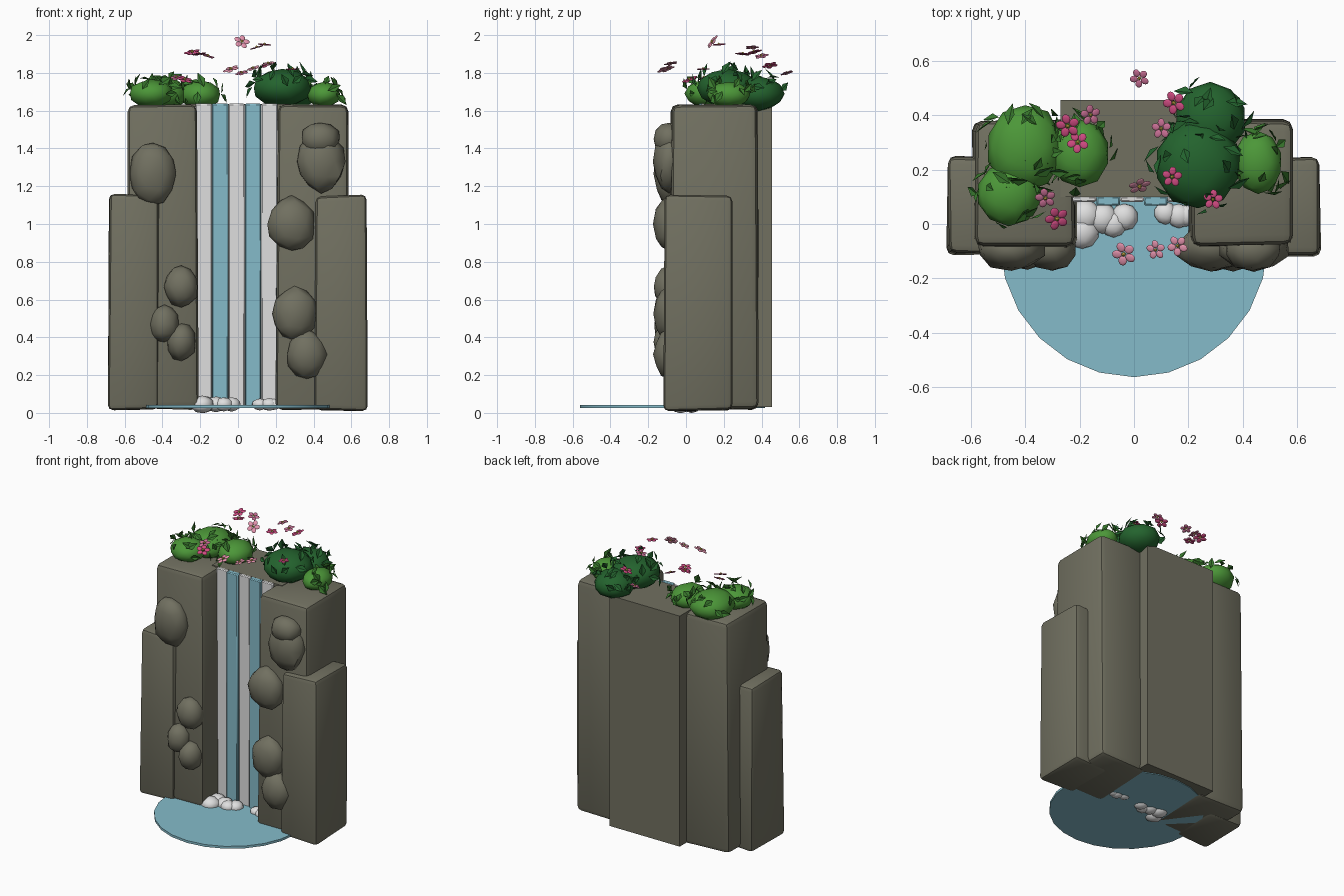
import bpy, bmesh, math, random
from mathutils import Vector, Matrix, Euler

if "Cube" in bpy.data.objects:
    bpy.data.objects.remove(bpy.data.objects["Cube"])

random.seed(4)


def mat(name, rgb):
    m = bpy.data.materials.new(name)
    m.diffuse_color = (*rgb, 1)
    m.use_nodes = True
    m.node_tree.nodes["Principled BSDF"].inputs["Base Color"].default_value = m.diffuse_color
    return m


ROCK = mat("stone", (0.165, 0.162, 0.118))
WATER = mat("water_blue", (0.235, 0.50, 0.59))
WHITE = mat("foam_white", (0.74, 0.74, 0.74))
LIGHT = mat("light_green", (0.072, 0.31, 0.04))
DARK = mat("dark_green", (0.017, 0.125, 0.027))
LEAF = mat("leaf_green", (0.04, 0.19, 0.026))
HOT = mat("hot_pink", (0.62, 0.07, 0.22))
MID = mat("rose_pink", (0.58, 0.16, 0.30))
PALE = mat("pale_pink", (0.80, 0.30, 0.43))
YELLOW = mat("yellow", (0.75, 0.55, 0.08))


def finish(bm, name, mats, angle=40):
    me = bpy.data.meshes.new(name)
    bm.to_mesh(me)
    bm.free()
    for m in mats:
        me.materials.append(m)
    me.shade_smooth()
    me.set_sharp_from_angle(angle=math.radians(angle))
    ob = bpy.data.objects.new(name, me)
    bpy.context.collection.objects.link(ob)
    return ob


def box(name, x, y, z, m, bevel=0.0, jitter=0.0, taper=0.0, segs=2):
    """Box from ranges, with optional uneven corners, narrower top and rounding."""
    bm = bmesh.new()
    bmesh.ops.create_cube(bm, size=1)
    for v in bm.verts:
        top = v.co.z > 0
        k = 1 - taper if top else 1
        v.co = Vector(((x[0] + x[1]) / 2 + v.co.x * k * (x[1] - x[0]),
                       (y[0] + y[1]) / 2 + v.co.y * k * (y[1] - y[0]),
                       z[1] if top else z[0]))
        v.co += Vector([random.uniform(-jitter, jitter) for _ in range(3)])
    if bevel:
        bmesh.ops.bevel(bm, geom=bm.edges[:], offset=bevel, segments=segs,
                        profile=0.5, affect='EDGES')
    return finish(bm, name, [m])


def blob(name, c, r, m, rough=0.0, sub=2):
    """Rough rounded lump."""
    bm = bmesh.new()
    bmesh.ops.create_icosphere(bm, subdivisions=sub, radius=1)
    for v in bm.verts:
        s = 1 + random.uniform(-rough, rough)
        v.co = Vector([c[i] + v.co[i] * r[i] * s for i in range(3)])
    return finish(bm, name, [m], 45)


# cliff: back slab, two tall columns, two lower outer columns
box("back_slab", (-0.27, 0.27), (0.10, 0.455), (0.03, 1.635), ROCK)
box("tall_column_left", (-0.595, -0.215), (-0.09, 0.385), (0.02, 1.635), ROCK, 0.035, 0.009, 0.04)
box("tall_column_right", (0.205, 0.59), (-0.09, 0.39), (0.02, 1.635), ROCK, 0.035, 0.009, 0.04)
box("low_column_left", (-0.685, -0.42), (-0.115, 0.245), (0.02, 1.155), ROCK, 0.028, 0.007, 0.03)
box("low_column_right", (0.41, 0.685), (-0.115, 0.245), (0.015, 1.15), ROCK, 0.028, 0.007, 0.03)

# boulders on the cliff face: x, z, half width, half height
for i, (x, z, w, h) in enumerate([
        (-0.45, 1.265, 0.125, 0.17), (0.44, 1.33, 0.13, 0.16), (0.435, 1.45, 0.105, 0.09),
        (0.285, 1.0, 0.13, 0.145), (-0.30, 0.67, 0.092, 0.108), (-0.39, 0.47, 0.078, 0.1),
        (-0.30, 0.375, 0.078, 0.1), (0.30, 0.525, 0.12, 0.14), (0.365, 0.31, 0.108, 0.13)]):
    blob(f"boulder_{i + 1}", (x, -0.09, z), (w, 0.082, h), ROCK, 0.06)

# waterfall strips, alternating foam and water
for i in range(5):
    x0 = -0.225 + i * 0.087
    blue = i % 2 == 1
    box(f"water_strip_{i + 1}", (x0, x0 + 0.087), (0.067 if blue else 0.08, 0.102),
        (0.03, 1.637), WATER if blue else WHITE, 0.006, segs=1)

# pool
bm = bmesh.new()
bmesh.ops.create_cone(bm, cap_ends=True, segments=24, radius1=0.49, radius2=0.49, depth=0.016,
                      matrix=Matrix.Translation((0, -0.072, 0.033)))
finish(bm, "pool", [WATER])

# foam at the foot of the fall
for i, (x, y, r) in enumerate([(-0.19, -0.03, 0.062), (-0.18, 0.03, 0.06), (-0.115, 0.02, 0.055),
                               (-0.075, 0.0, 0.05), (-0.035, 0.025, 0.05), (0.115, 0.04, 0.042),
                               (0.165, 0.03, 0.045), (0.19, 0.03, 0.04)]):
    blob(f"foam_{i + 1}", (x, y, 0.045), (r, r, r * 0.75), WHITE, 0.03)


def shrub(name, c, r, m, leaf_mat, count):
    """Round bush plus folded diamond leaves over its upper surface."""
    blob(name, c, r, m, 0.03)
    bm = bmesh.new()
    for _ in range(count):
        a, t = random.uniform(0, math.tau), random.uniform(-0.05, 0.95)
        k = math.sqrt(1 - t * t)
        n = Vector((math.cos(a) * k, math.sin(a) * k, t))
        p = Vector([c[i] + n[i] * r[i] * 1.02 for i in range(3)])
        side = n.cross(Vector((0, 0, 1))).normalized()
        up = n.cross(side)
        spin = random.uniform(0, math.tau)
        d = (side * math.cos(spin) + up * math.sin(spin) + n * 0.25).normalized()
        w = n.cross(d).normalized()
        L = random.uniform(0.06, 0.09)
        base, tip = bm.verts.new(p), bm.verts.new(p + d * L)
        mid = p + d * L * 0.45 + n * 0.008
        for s in (-1, 1):
            e = bm.verts.new(mid + w * s * L * 0.27)
            bm.faces.new((base, tip, e) if s > 0 else (base, e, tip))
    finish(bm, name + "_leaves", [leaf_mat], 20)


# shrubs on the cliff top
for name, c, r, m, lm, n in [
        ("shrub_left_back", (-0.40, 0.28, 1.69), (0.14, 0.16, 0.09), LIGHT, LEAF, 24),
        ("shrub_left_front", (-0.46, 0.11, 1.69), (0.118, 0.115, 0.075), LIGHT, LEAF, 18),
        ("shrub_left_inner", (-0.20, 0.26, 1.685), (0.11, 0.125, 0.075), LIGHT, LEAF, 18),
        ("shrub_right_main", (0.235, 0.22, 1.72), (0.16, 0.165, 0.10), DARK, DARK, 26),
        ("shrub_right_back", (0.28, 0.385, 1.69), (0.13, 0.135, 0.09), DARK, DARK, 18),
        ("shrub_right_outer", (0.455, 0.225, 1.685), (0.09, 0.115, 0.068), LIGHT, LEAF, 16)]:
    shrub(name, c, r, m, lm, n)


def flower(name, loc, r, m, tilt):
    """Five flat round petals around a yellow centre."""
    bm = bmesh.new()
    for k in range(5):
        M = (Matrix.Rotation(k * math.tau / 5, 4, 'Z') @ Matrix.Translation((r * 0.6, 0, 0))
             @ Matrix.Diagonal((r * 0.42, r * 0.36, r * 0.1, 1)))
        bmesh.ops.create_icosphere(bm, subdivisions=2, radius=1, matrix=M)
    petals = len(bm.faces)
    bmesh.ops.create_icosphere(bm, subdivisions=1, radius=r * 0.2,
                               matrix=Matrix.Translation((0, 0, r * 0.08)))
    bm.faces.ensure_lookup_table()
    for f in bm.faces[petals:]:
        f.material_index = 1
    bm.transform(Matrix.Translation(loc) @ Euler(tilt).to_matrix().to_4x4())
    finish(bm, name, [m, YELLOW])


# drifting blossoms: x, y, z, radius, colour
for i, (x, y, z, r, m) in enumerate([
        (0.02, 0.535, 1.80, 0.036, MID), (0.147, 0.445, 1.84, 0.043, HOT),
        (0.10, 0.35, 1.935, 0.037, MID), (-0.16, 0.40, 1.89, 0.038, MID),
        (-0.243, 0.36, 1.91, 0.044, HOT), (-0.206, 0.30, 1.90, 0.04, HOT),
        (0.02, 0.14, 1.965, 0.042, PALE), (0.14, 0.173, 1.95, 0.037, HOT),
        (0.29, 0.09, 1.82, 0.036, HOT), (-0.325, 0.095, 1.775, 0.038, MID),
        (-0.283, 0.02, 1.765, 0.044, HOT), (-0.037, -0.11, 1.82, 0.045, PALE),
        (0.08, -0.095, 1.825, 0.036, PALE), (0.16, -0.08, 1.85, 0.038, PALE)]):
    tilt = [random.uniform(-0.4, 0.4), random.uniform(-0.4, 0.4), random.uniform(0, 6)]
    if i == 6:  # topmost blossom faces the front
        tilt = [0.95, 0, 0.3]
    flower(f"blossom_{i + 1}", (x, y, z), r, m, tilt)
